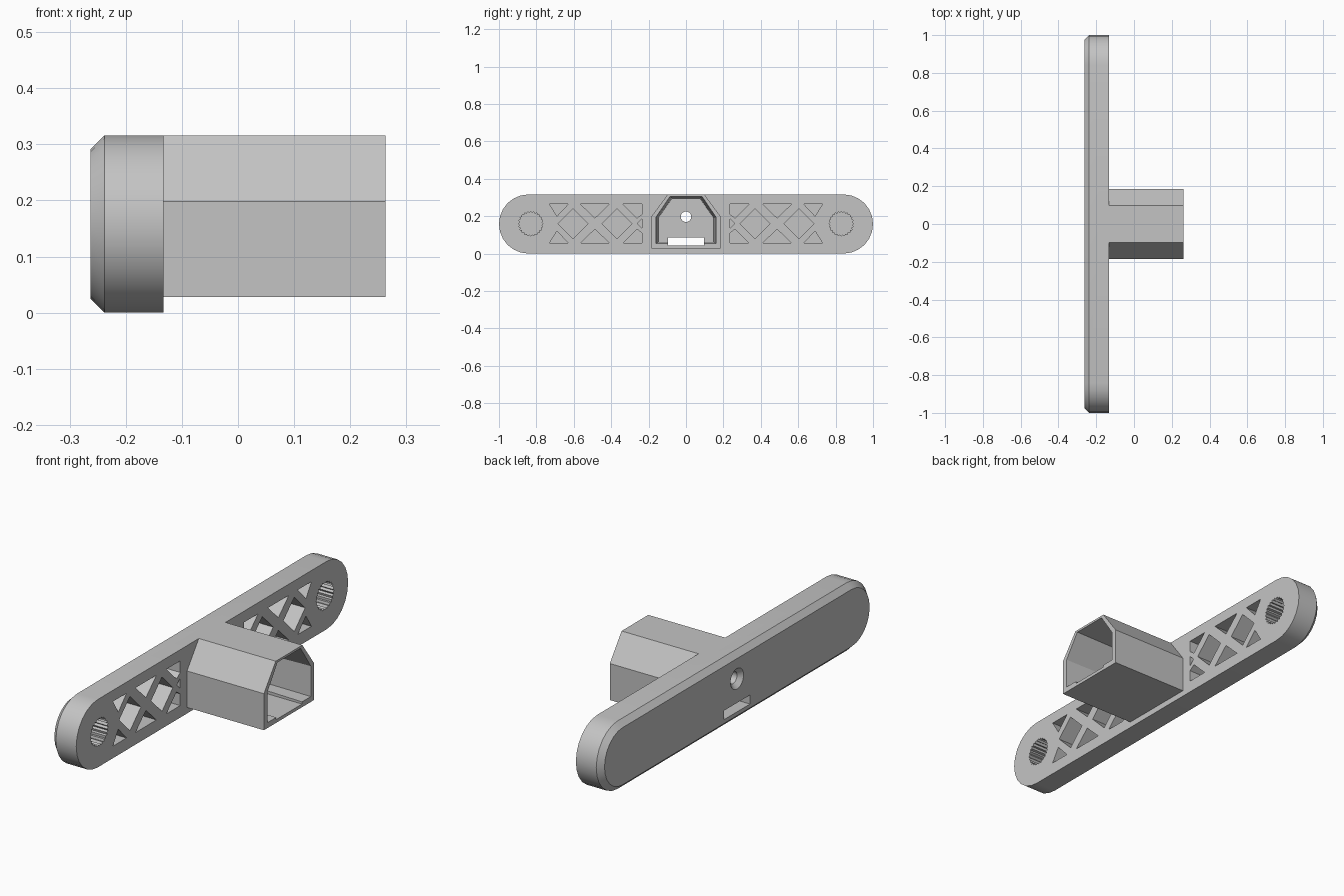
import bpy, bmesh, math
from math import pi, cos, sin

cube = bpy.data.objects.get("Cube")
if cube:
    bpy.data.objects.remove(cube, do_unlink=True)

grey = bpy.data.materials.new("light grey plastic")
grey.use_nodes = True
grey.diffuse_color = (0.55, 0.55, 0.55, 1)
grey.node_tree.nodes["Principled BSDF"].inputs["Base Color"].default_value = grey.diffuse_color

BACK, CHAMFER, FACE, MOUTH = -0.263, -0.238, -0.133, 0.263
MID, HALF = 0.158, 0.158


def loft(bm, sections):
    """Skin a closed solid through (x, outline) sections; outlines are (y, z) lists."""
    rings = [[bm.verts.new((x, y, z)) for y, z in outline] for x, outline in sections]
    for a, b in zip(rings, rings[1:]):
        for i in range(len(a)):
            j = (i + 1) % len(a)
            bm.faces.new((a[i], a[j], b[j], b[i]))
    bm.faces.new(rings[0][::-1])
    bm.faces.new(rings[-1])


def make(name, solids):
    bm = bmesh.new()
    for sections in solids:
        loft(bm, sections)
    bmesh.ops.recalc_face_normals(bm, faces=bm.faces)
    mesh = bpy.data.meshes.new(name)
    bm.to_mesh(mesh)
    bm.free()
    mesh.materials.append(grey)
    obj = bpy.data.objects.new(name, mesh)
    bpy.context.collection.objects.link(obj)
    return obj


def combine(target, tool, operation):
    mod = target.modifiers.new(tool.name, 'BOOLEAN')
    mod.operation, mod.solver, mod.object = operation, 'EXACT', tool
    bpy.context.view_layer.objects.active = target
    bpy.ops.object.modifier_apply(modifier=mod.name)
    bpy.data.objects.remove(tool, do_unlink=True)


def stadium(r, n=12):
    c = 1 - HALF
    return [(s * c + r * cos(a0 + pi * i / n), MID + r * sin(a0 + pi * i / n))
            for s, a0 in ((1, -pi / 2), (-1, pi / 2)) for i in range(n + 1)]


def house(wide, low, shoulder, narrow, top):
    return [(-wide, low), (wide, low), (wide, shoulder),
            (narrow, top), (-narrow, top), (-wide, shoulder)]


def circle(y, z, r, n=24, teeth=0.0):
    return [(y + (r - teeth * (i % 2)) * cos(2 * pi * i / n),
             z + (r - teeth * (i % 2)) * sin(2 * pi * i / n)) for i in range(n)]


# Rounded bar with a chamfered back edge
bar = make("mounting_bar", [[(BACK, stadium(HALF - 0.025)), (CHAMFER, stadium(HALF)),
                             (FACE, stadium(HALF))]])

# Gabled socket housing
outer = house(0.185, 0.028, 0.198, 0.098, 2 * HALF)
combine(bar, make("socket_housing", [[(-0.18, outer), (MOUTH, outer)]]), 'UNION')

# Tapered socket cavity
combine(bar, make("socket_cavity", [[(-0.2, house(0.148, 0.062, 0.19, 0.075, 0.295)),
                                     (MOUTH + 0.01, house(0.16, 0.053, 0.195, 0.085, 0.306))]]),
        'DIFFERENCE')

# Floor channel, opening through the back of the bar
slot = [(-0.095, 0.043), (0.095, 0.043), (0.095, 0.085), (-0.095, 0.085)]
combine(bar, make("slot_cutter", [[(-0.3, slot), (0.3, slot)]]), 'DIFFERENCE')

# Countersunk screw hole
combine(bar, make("screw_cutter", [[(BACK - 0.01, circle(0, 0.197, 0.058)),
                                    (BACK + 0.02, circle(0, 0.197, 0.028)),
                                    (-0.15, circle(0, 0.197, 0.028))]]), 'DIFFERENCE')

# Lattice pockets and serrated round pockets on both arms
TOP = 0.104
pockets = [[(c - 0.08, 0), (c, -0.08), (c + 0.08, 0), (c, 0.08)] for c in (0.369, 0.604)]
pockets.append([(0.235, -0.025), (0.26, 0), (0.235, 0.025)])
for s in (1, -1):
    pockets += [[(0.41, s * TOP), (0.564, s * TOP), (0.487, s * 0.03)],
                [(0.235, s * TOP), (0.337, s * TOP), (0.262, s * 0.03), (0.235, s * 0.05)],
                [(0.63, s * TOP), (0.73, s * TOP), (0.69, s * 0.04)]]
solids = []
for side in (1, -1):
    outlines = [[(side * y, 0.16 + z) for y, z in p] for p in pockets]
    outlines.append(circle(side * 0.83, 0.16, 0.066, 48, 0.008))
    solids += [[(-0.235, o), (FACE + 0.02, o)] for o in outlines]
combine(bar, make("pocket_cutter", solids), 'DIFFERENCE')

# Smooth the rounded ends, keep the edges sharp
bpy.ops.object.select_all(action='DESELECT')
bar.select_set(True)
bpy.context.view_layer.objects.active = bar
bpy.ops.object.shade_smooth_by_angle(angle=math.radians(25))
